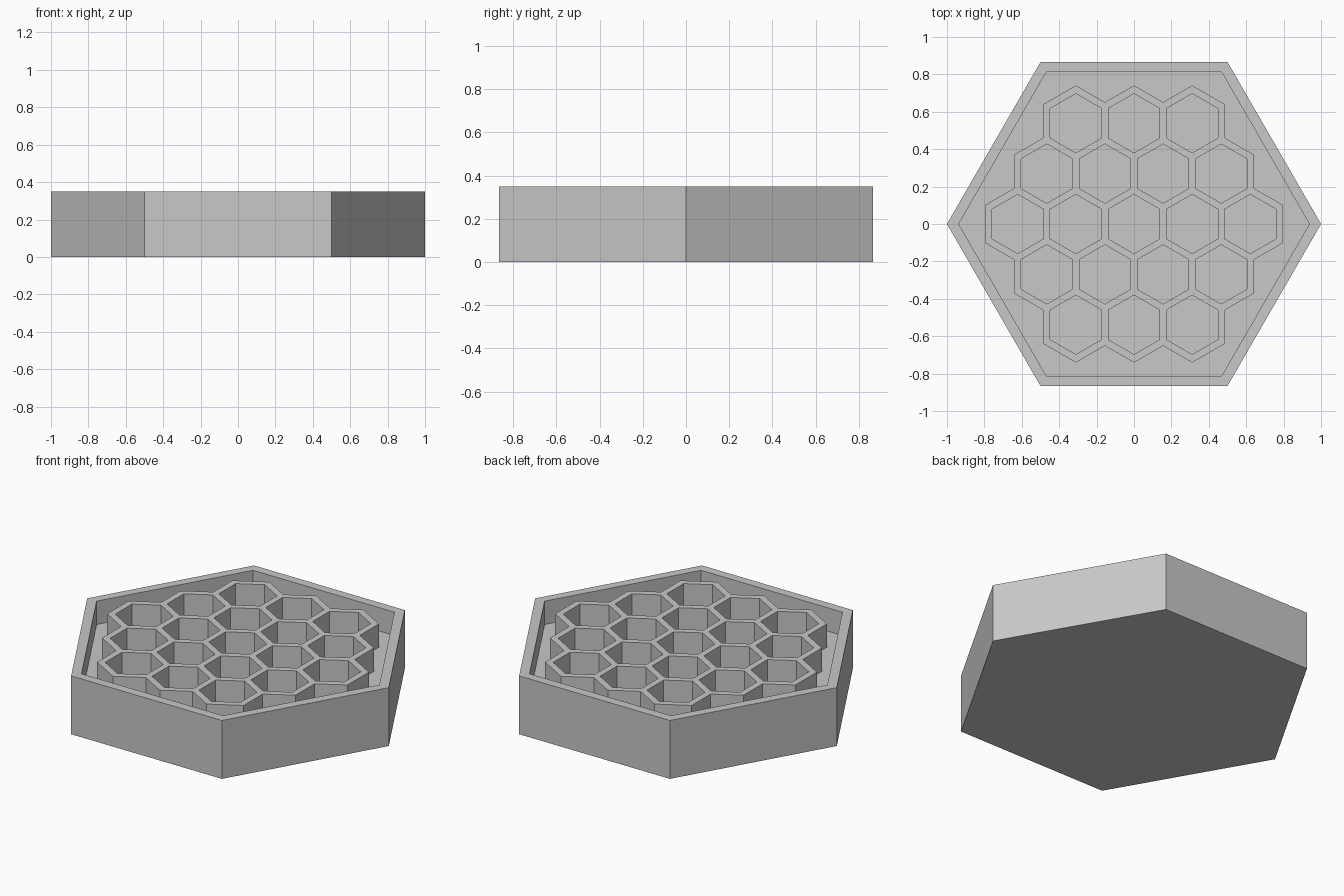
import bpy, bmesh
from math import cos, sin, pi, radians
from mathutils import Vector

default = bpy.data.objects.get("Cube")
if default:
    bpy.data.objects.remove(default, do_unlink=True)

HEIGHT, FLOOR = 0.35, 0.21
RIM_INNER = 0.9375
PITCH = 0.311        # distance between cell centres
HOLE = 0.137         # centre of a cell to its inner wall
OUTER = 0.175        # centre of a cell to a free outer wall
RINGS = 2            # rings of cells around the middle one

grey = bpy.data.materials.new("plain_grey")
grey.use_nodes = True
grey.diffuse_color = (0.58, 0.58, 0.58, 1)
grey.node_tree.nodes["Principled BSDF"].inputs["Base Color"].default_value = (0.58, 0.58, 0.58, 1)


def finish(bm, name):
    bmesh.ops.remove_doubles(bm, verts=bm.verts, dist=0.0005)
    mesh = bpy.data.meshes.new(name)
    bm.to_mesh(mesh)
    bm.free()
    mesh.materials.append(grey)
    obj = bpy.data.objects.new(name, mesh)
    bpy.context.collection.objects.link(obj)
    return obj


# Hexagonal tray: base, outer wall, rim, inner wall and floor in one shell
bm = bmesh.new()
profile = [(1, 0), (1, HEIGHT), (RIM_INNER, HEIGHT), (RIM_INNER, FLOOR)]
loops = [[bm.verts.new((r * cos(k * pi / 3), r * sin(k * pi / 3), z)) for k in range(6)]
         for r, z in profile]
for low, high in zip(loops, loops[1:]):
    for k in range(6):
        n = (k + 1) % 6
        bm.faces.new((low[k], low[n], high[n], high[k]))
bm.faces.new(loops[0][::-1])
bm.faces.new(loops[-1])
finish(bm, "hexagonal_tray")

# Honeycomb insert: shared walls meet halfway, free sides get a full wall
STEPS = [(1, 0), (0, 1), (-1, 1), (-1, 0), (0, -1), (1, -1)]
cells = {(q, r) for q in range(-RINGS, RINGS + 1) for r in range(-RINGS, RINGS + 1)
         if abs(q + r) <= RINGS}


def corner(centre, k, a, b):
    """Meeting point of side k at distance a and side k + 1 at distance b."""
    t = radians(60 * k)
    along = (b - a * cos(pi / 3)) / sin(pi / 3)
    return centre + Vector((a * cos(t) - along * sin(t), a * sin(t) + along * cos(t), 0))


bm = bmesh.new()
for q, r in sorted(cells):
    centre = Vector((PITCH * (q + r / 2), PITCH * r * sin(pi / 3), 0))
    free = [(q + dq, r + dr) not in cells for dq, dr in STEPS]
    reach = [OUTER if f else PITCH / 2 for f in free]
    inner = [corner(centre, k, HOLE, HOLE) for k in range(6)]
    outer = [corner(centre, k, reach[k], reach[(k + 1) % 6]) for k in range(6)]
    for k in range(6):
        def add(*points):
            bm.faces.new([bm.verts.new((p.x, p.y, z)) for p, z in points])
        i0, i1, o0, o1 = inner[k - 1], inner[k], outer[k - 1], outer[k]
        add((i0, HEIGHT), (o0, HEIGHT), (o1, HEIGHT), (i1, HEIGHT))
        add((i1, FLOOR), (i0, FLOOR), (i0, HEIGHT), (i1, HEIGHT))
        if free[k]:
            add((o0, FLOOR), (o1, FLOOR), (o1, HEIGHT), (o0, HEIGHT))
finish(bm, "honeycomb_insert")
